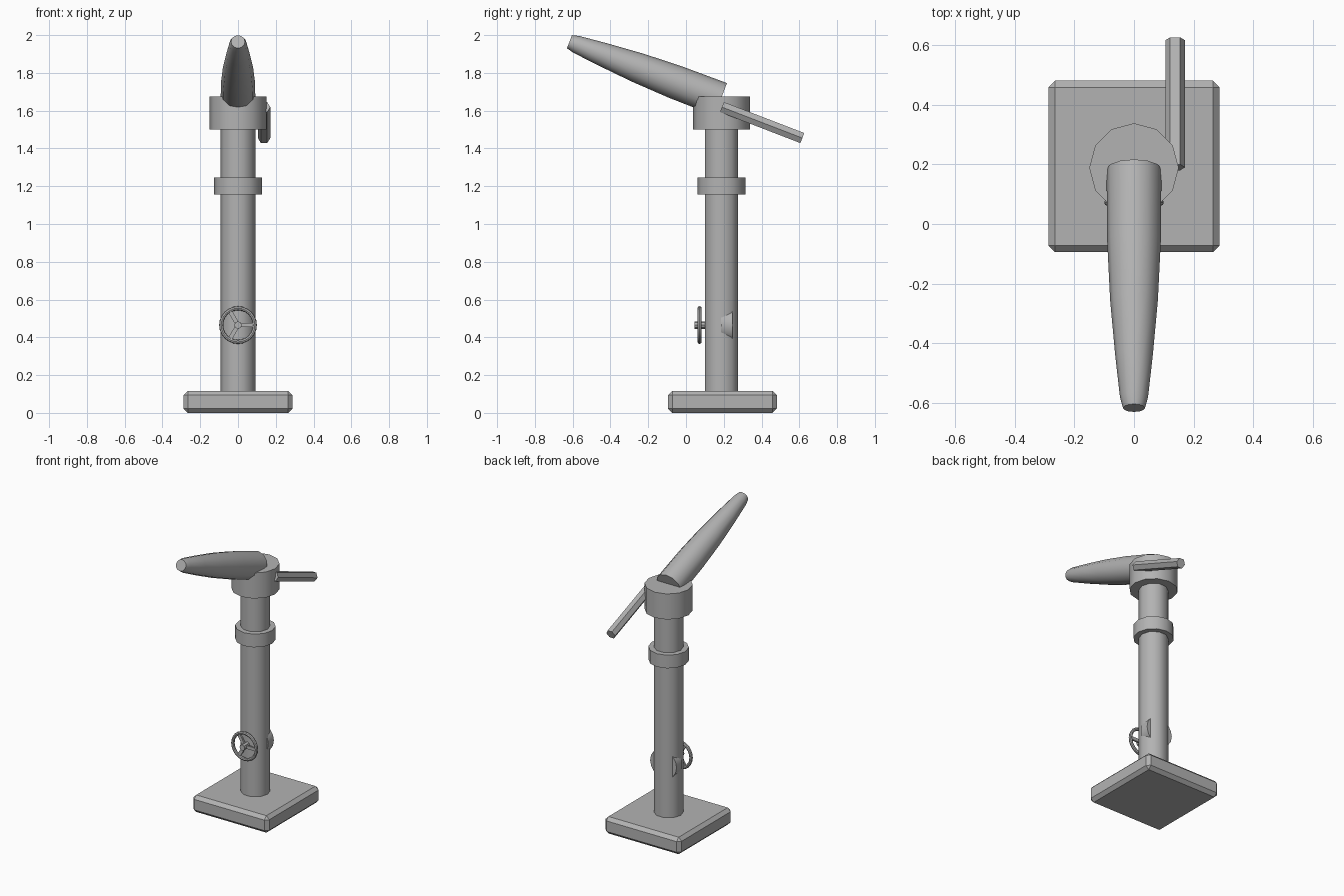
import bpy, math
from mathutils import Vector

cube = bpy.data.objects.get("Cube")
if cube:
    bpy.data.objects.remove(cube, do_unlink=True)

grey = bpy.data.materials.new("plain_grey")
grey.use_nodes = True
colour = (0.45, 0.45, 0.45, 1)
grey.diffuse_color = colour
grey.node_tree.nodes["Principled BSDF"].inputs["Base Color"].default_value = colour

POST_Y = 0.188


def finish(obj, name, smooth=True):
    obj.name = name
    obj.data.materials.clear()
    obj.data.materials.append(grey)
    if smooth:
        bpy.ops.object.shade_smooth_by_angle(angle=math.radians(42))
    return obj


def lathe(name, start, end, profile, sides, smooth=True):
    """Closed solid of revolution; profile = (fraction along axis, radius)."""
    start, end = Vector(start), Vector(end)
    axis = end - start
    d = axis.normalized()
    # u is the x direction, so every ring has a corner on its x side
    u = Vector((1, 0, 0))
    if abs(d.x) > 0.05:
        u = d.cross(Vector((0, 1, 0))).normalized()
    v = d.cross(u)
    verts, faces = [], []
    for t, r in profile:
        for i in range(sides):
            a = math.tau * i / sides
            verts.append(start + axis * t + (u * math.cos(a) + v * math.sin(a)) * r)
    for k in range(len(profile) - 1):
        for i in range(sides):
            j = (i + 1) % sides
            faces.append((k * sides + i, k * sides + j,
                          (k + 1) * sides + j, (k + 1) * sides + i))
    faces.append(tuple(reversed(range(sides))))
    faces.append(tuple(range(len(verts) - sides, len(verts))))
    mesh = bpy.data.meshes.new(name)
    mesh.from_pydata(verts, [], faces)
    obj = bpy.data.objects.new(name, mesh)
    bpy.context.collection.objects.link(obj)
    bpy.ops.object.select_all(action="DESELECT")
    obj.select_set(True)
    bpy.context.view_layer.objects.active = obj
    return finish(obj, name, smooth)


def rod(name, start, end, radius, sides, smooth=True):
    return lathe(name, start, end, [(0, radius), (1, radius)], sides, smooth)


def upright(name, low, high, radius, sides):
    return rod(name, (0, POST_Y, low), (0, POST_Y, high), radius, sides)


# Base plate with chamfered edges
bpy.ops.mesh.primitive_cube_add(size=1, location=(0, 0.193, 0.058))
base = bpy.context.object
base.scale = (0.575, 0.575, 0.116)
bpy.ops.object.transform_apply(location=False, rotation=False, scale=True)
chamfer = base.modifiers.new("chamfer", "BEVEL")
chamfer.width = 0.022
chamfer.segments = 1
finish(base, "base_plate", smooth=False)

# Column, collar and swivel head
upright("post", 0.1, 1.52, 0.092, 10)
upright("collar", 1.155, 1.245, 0.126, 12)
upright("swivel_head", 1.5, 1.675, 0.15, 12)

# Tapered nozzle, tilted up towards the front
lathe("nozzle", (0, 0.184, 1.66), (0, -0.617, 1.965),
      [(0, 0.092), (0.3, 0.09), (0.55, 0.08), (0.78, 0.063),
       (0.955, 0.047), (1, 0.037)], 12)

# Six-sided aiming lever on the left of the head
rod("lever", (0.138, 0.19, 1.619), (0.138, 0.616, 1.455), 0.033, 6, smooth=False)

# Valve body passing through the post
rod("valve_body", (0, 0.185, 0.465), (0, 0.245, 0.465), 0.1, 16)

# Handwheel: rim, hub and three spokes
WHEEL = Vector((0, 0.072, 0.465))
bpy.ops.mesh.primitive_torus_add(location=WHEEL, rotation=(math.pi / 2, 0, 0),
                                 major_radius=0.089, minor_radius=0.011,
                                 major_segments=24, minor_segments=8)
finish(bpy.context.object, "wheel_rim")
rod("wheel_hub", WHEEL - Vector((0, 0.027, 0)), WHEEL + Vector((0, 0.035, 0)), 0.02, 8)
for n in range(3):
    a = math.tau * n / 3
    out = Vector((math.cos(a), 0, math.sin(a)))
    bpy.ops.mesh.primitive_cube_add(size=1, location=WHEEL + out * 0.046,
                                    rotation=(0, -a, 0))
    spoke = bpy.context.object
    spoke.scale = (0.084, 0.012, 0.022)
    finish(spoke, f"wheel_spoke_{n + 1}", smooth=False)
